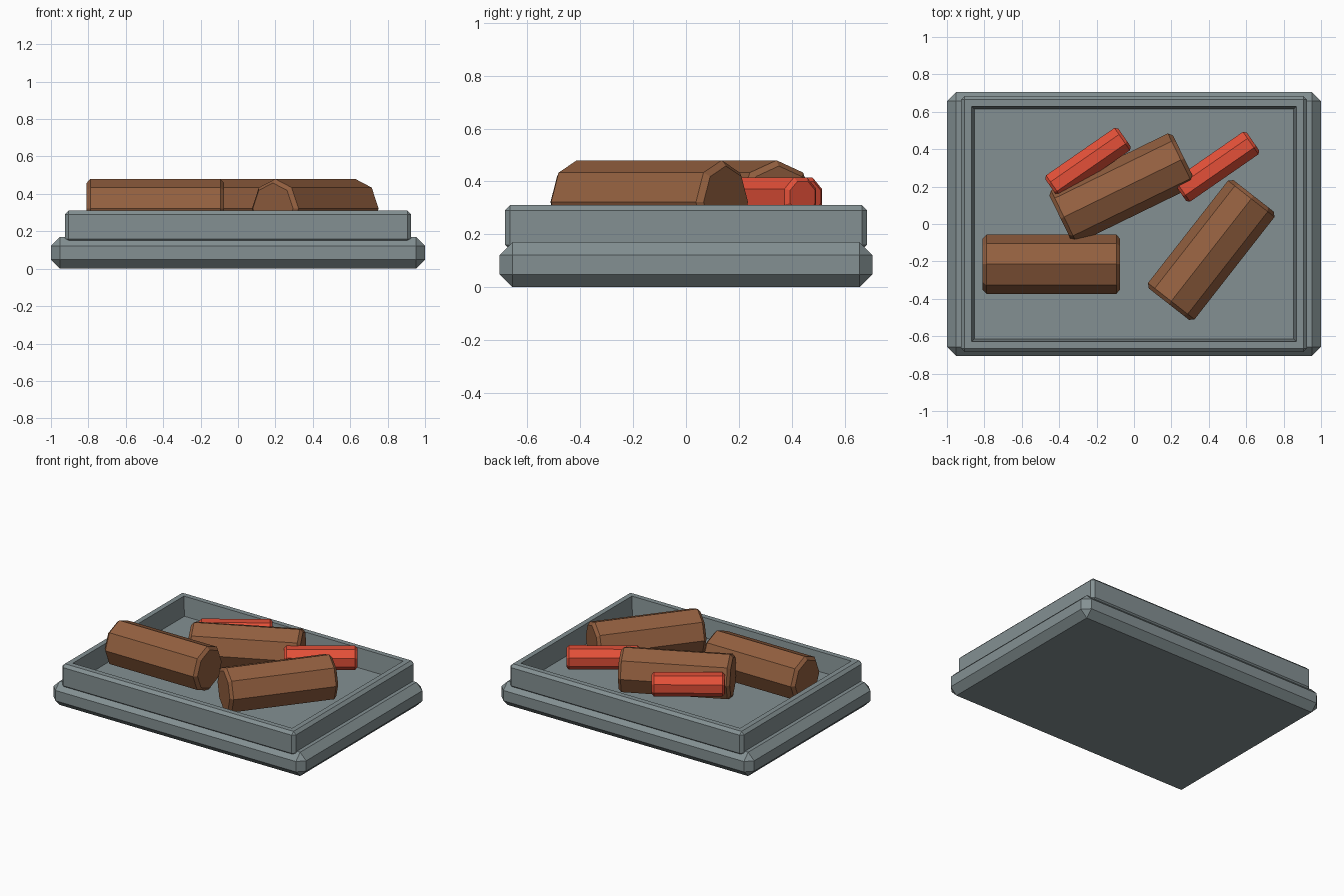
import bpy, bmesh, math
from mathutils import Matrix

if "Cube" in bpy.data.objects:
    bpy.data.objects.remove(bpy.data.objects["Cube"])


def material(name, rgb):
    m = bpy.data.materials.new(name)
    m.diffuse_color = (*rgb, 1)
    m.use_nodes = True
    m.node_tree.nodes["Principled BSDF"].inputs["Base Color"].default_value = m.diffuse_color
    return m


SLATE = material("slate", (0.23, 0.28, 0.29))
BROWN = material("brown", (0.29, 0.115, 0.05))
RED = material("red", (0.77, 0.08, 0.04))


def finish(name, bm, mat):
    bmesh.ops.recalc_face_normals(bm, faces=bm.faces[:])
    me = bpy.data.meshes.new(name)
    bm.to_mesh(me)
    bm.free()
    me.materials.append(mat)
    ob = bpy.data.objects.new(name, me)
    bpy.context.collection.objects.link(ob)
    return ob


def bevelled_box(hx, hy, z0, z1, width):
    bm = bmesh.new()
    bmesh.ops.create_cube(bm, size=1)
    for v in bm.verts:
        v.co = (v.co.x * 2 * hx, v.co.y * 2 * hy, z0 + (v.co.z + 0.5) * (z1 - z0))
    bmesh.ops.bevel(bm, geom=bm.edges[:], offset=width, segments=1, profile=0.5, affect='EDGES')
    return bm


def log(name, x, y, z, radius, length, bevel, angle, roll, mat):
    """Eight-sided lying cylinder with chamfered ends."""
    bm = bmesh.new()
    bmesh.ops.create_cone(bm, cap_ends=True, segments=8, radius1=radius, radius2=radius, depth=length)
    bmesh.ops.rotate(bm, verts=bm.verts[:], matrix=Matrix.Rotation(math.radians(roll), 3, 'Z'))
    rims = [e for e in bm.edges if abs(e.verts[0].co.z - e.verts[1].co.z) < 1e-4]
    bmesh.ops.bevel(bm, geom=rims, offset=bevel, segments=1, profile=0.5, affect='EDGES')
    ob = finish(name, bm, mat)
    ob.location = (x, y, z)
    ob.rotation_euler = (0, math.radians(90), math.radians(angle))


# Base slab
finish("base", bevelled_box(1.0, 0.705, 0, 0.17, 0.048), SLATE)

# Tray with a sunken floor and slightly sloping inner walls
bm = bevelled_box(0.925, 0.685, 0.14, 0.31, 0.02)
bm.normal_update()
top = max(bm.faces, key=lambda f: f.calc_center_median().z)
bmesh.ops.inset_region(bm, faces=[top], thickness=0.052, depth=0)
bmesh.ops.inset_region(bm, faces=[top], thickness=0.02, depth=-0.135)
finish("tray", bm, SLATE)

# Large brown rolls, a corner pointing up
for i, (x, y, a) in enumerate([(-0.442, -0.215, 0), (-0.062, 0.19, 26), (0.413, -0.139, 52)]):
    log(f"brown_roll_{i + 1}", x, y, 0.322, 0.158, 0.735, 0.02, a, 0, BROWN)

# Small red rolls, a flat side up
for i, (x, y) in enumerate([(-0.246, 0.327), (0.441, 0.306)]):
    log(f"red_roll_{i + 1}", x, y, 0.342, 0.079, 0.475, 0.015, 34.7, 22.5, RED)
